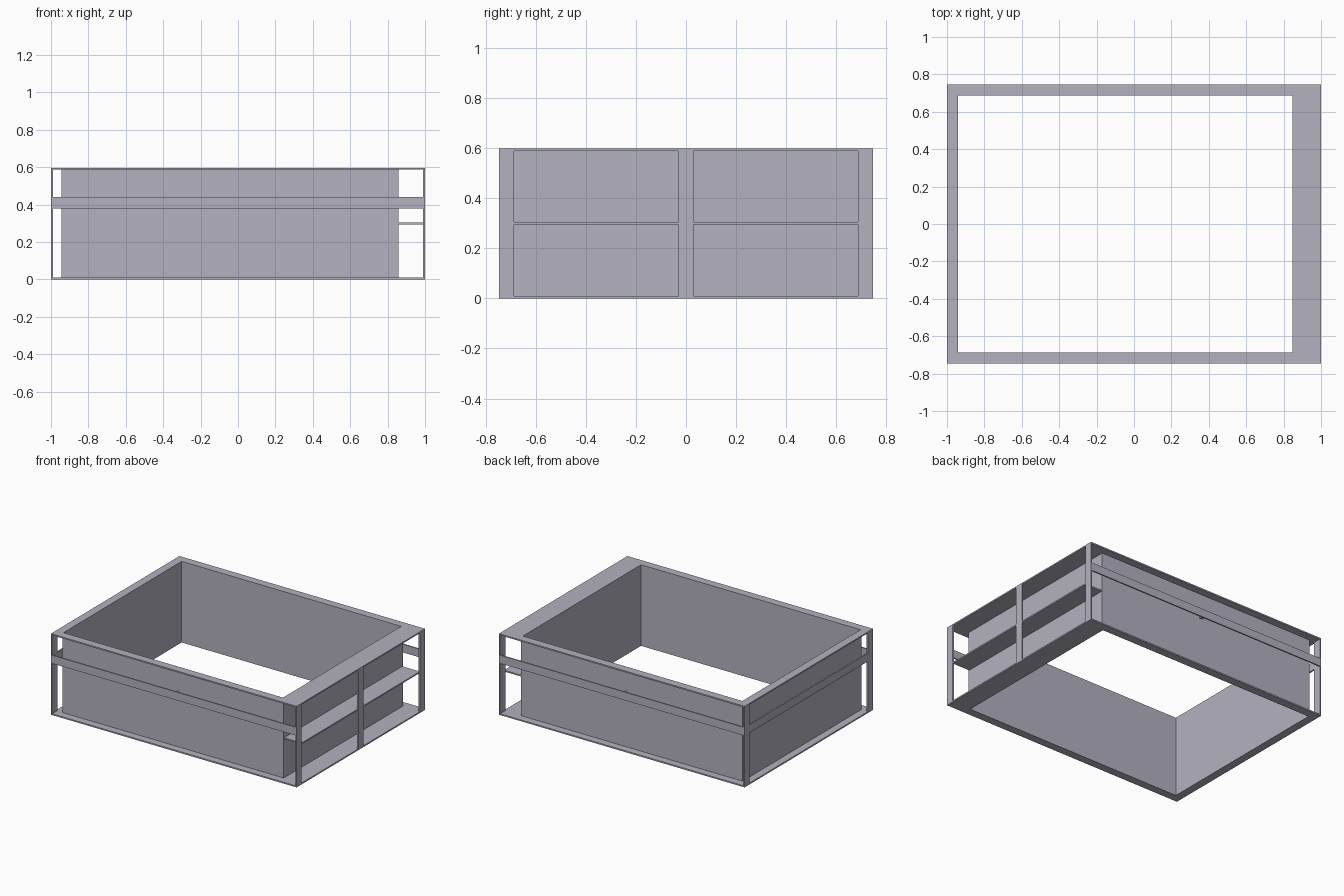
import bpy
import bmesh
from mathutils import Matrix, Vector

cube = bpy.data.objects.get("Cube")
if cube:
    bpy.data.objects.remove(cube, do_unlink=True)

# Single painted metal colour
metal = bpy.data.materials.new("lavender grey metal")
metal.use_nodes = True
colour = (0.45, 0.44, 0.52, 1)
metal.diffuse_color = colour
metal.node_tree.nodes["Principled BSDF"].inputs["Base Color"].default_value = colour

# Outer size, hole limits and sheet thickness
X, Y, H = 1.0, 0.747, 0.597
HOLE = (-0.94, 0.847, -0.687, 0.687)
T = 0.01
STRIP = 0.06


def add_object(name, bm):
    bmesh.ops.recalc_face_normals(bm, faces=bm.faces)
    mesh = bpy.data.meshes.new(name)
    bm.to_mesh(mesh)
    bm.free()
    mesh.materials.append(metal)
    obj = bpy.data.objects.new(name, mesh)
    bpy.context.collection.objects.link(obj)
    return obj


def box(name, x0, x1, y0, y1, z0, z1):
    bm = bmesh.new()
    centre = Vector((x0 + x1, y0 + y1, z0 + z1)) / 2
    size = Matrix.Diagonal((x1 - x0, y1 - y0, z1 - z0, 1))
    bmesh.ops.create_cube(bm, size=1, matrix=Matrix.Translation(centre) @ size)
    return add_object(name, bm)


def ring(name, outer, inner, z0, z1):
    """Rectangular ring extruded from z0 to z1."""
    bm = bmesh.new()
    loops = []
    for x0, x1, y0, y1 in (outer, inner):
        corners = ((x0, y0), (x1, y0), (x1, y1), (x0, y1))
        loops.append([bm.verts.new((x, y, z0)) for x, y in corners])
    a, b = loops
    for i in range(4):
        j = (i + 1) % 4
        bm.faces.new((a[i], a[j], b[j], b[i]))
    result = bmesh.ops.extrude_face_region(bm, geom=bm.faces[:])
    moved = [v for v in result["geom"] if isinstance(v, bmesh.types.BMVert)]
    bmesh.ops.translate(bm, verts=moved, vec=(0, 0, z1 - z0))
    return add_object(name, bm)


# Flat rims at the top and bottom, and the inner walls between them
outline = (-X, X, -Y, Y)
ring("bottom_rim", outline, HOLE, 0, T)
ring("top_rim", outline, HOLE, H - T, H)
wall = (HOLE[0] - T / 2, HOLE[1] + T, HOLE[2] - T / 2, HOLE[3] + T / 2)
ring("inner_walls", wall, HOLE, T, H - T)

# Flat posts at the four corners and in the middle of the compartment side
for sx, side in ((-1, "right"), (1, "left")):
    x0, x1 = sorted((sx * X, sx * (X - T)))
    box(f"front_{side}_post", x0, x1, -Y, -Y + STRIP, T, H - T)
    box(f"back_{side}_post", x0, x1, Y - STRIP, Y, T, H - T)
box("middle_post", X - T, X, -STRIP / 2, STRIP / 2, T, H - T)

# Shelf splitting the side compartment
box("side_shelf", wall[1], X, HOLE[2], HOLE[3], 0.295, 0.305)

# Rails around three sides
R0, R1 = 0.38, 0.44
box("front_rail", -X, X, -Y, -Y + T, R0, R1)
box("back_rail", -X, X, Y - T, Y, R0, R1)
box("right_rail", -X, -X + T, -Y + T, Y - T, R0, R1)

# Small pins holding the long rails to the walls
for sy, side in ((-1, "front"), (1, "back")):
    y0, y1 = sorted((sy * (Y - T), sy * wall[3]))
    box(f"{side}_rail_pin", -0.01, 0.01, y0, y1, 0.4, 0.42)
